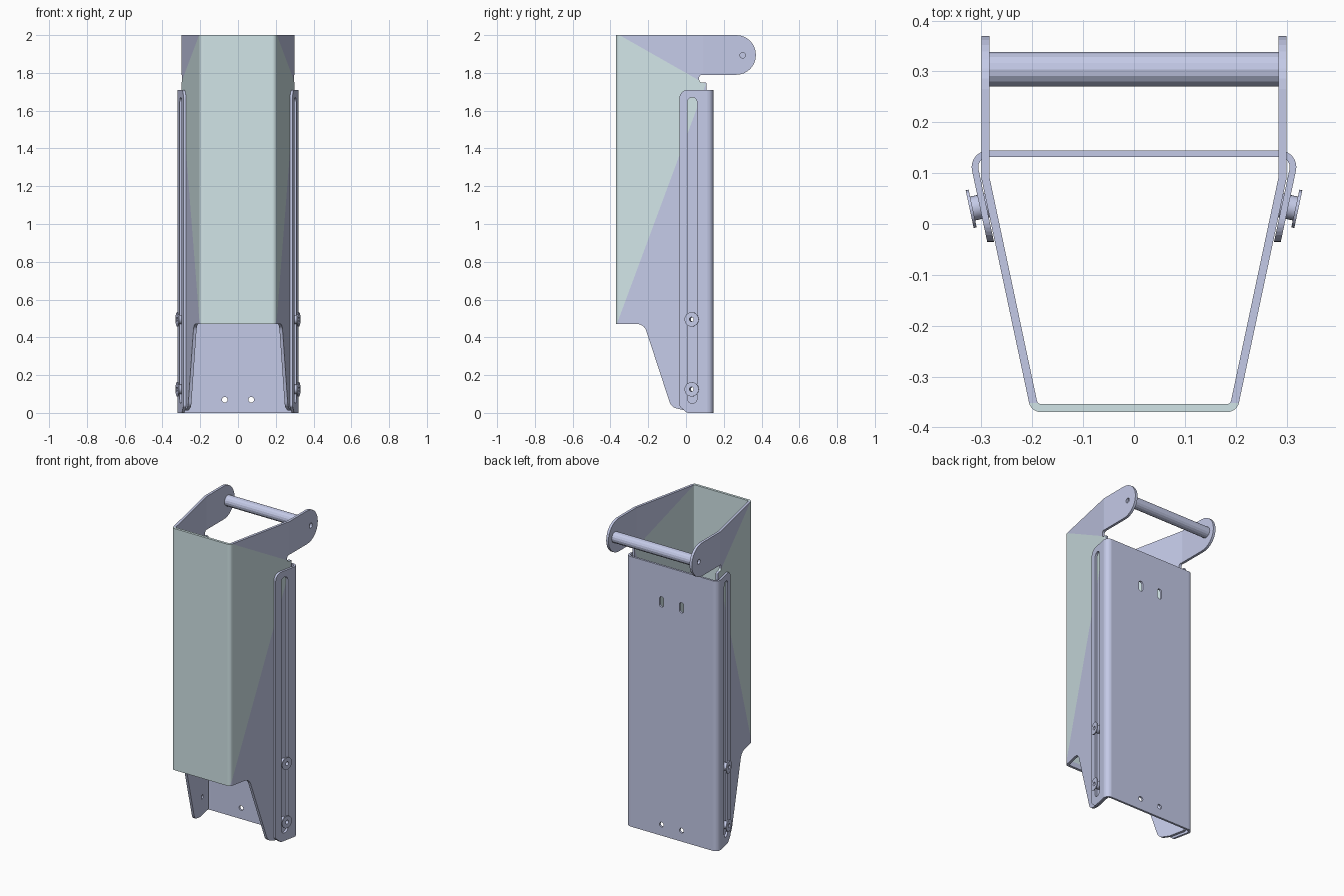
import bpy, bmesh, math
from mathutils import Vector, Matrix

if "Cube" in bpy.data.objects:
    bpy.data.objects.remove(bpy.data.objects["Cube"])


def material(name, rgb):
    m = bpy.data.materials.new(name)
    m.diffuse_color = (*rgb, 1)
    m.use_nodes = True
    m.node_tree.nodes["Principled BSDF"].inputs["Base Color"].default_value = m.diffuse_color
    return m


LAVENDER = material("lavender_metal", (0.57, 0.61, 0.83))
GREEN = material("pale_green_panel", (0.64, 0.78, 0.80))


def finish(bm, name):
    bmesh.ops.recalc_face_normals(bm, faces=bm.faces)
    me = bpy.data.meshes.new(name)
    bm.to_mesh(me)
    bm.free()
    ob = bpy.data.objects.new(name, me)
    bpy.context.collection.objects.link(ob)
    me.materials.append(LAVENDER)
    return ob


def fillet(pts, closed=False, n=6):
    """Round the corners of a path of (a, b, radius) points."""
    out = []
    for i, (a, b, r) in enumerate(pts):
        p = Vector((a, b))
        if r == 0 or (not closed and i in (0, len(pts) - 1)):
            out.append(p)
            continue
        u = (Vector(pts[i - 1][:2]) - p).normalized()
        v = (Vector(pts[(i + 1) % len(pts)][:2]) - p).normalized()
        half = u.angle(v) / 2
        c = p + (u + v).normalized() * (r / math.sin(half))
        s, e = p + u * (r / math.tan(half)) - c, p + v * (r / math.tan(half)) - c
        turn = math.atan2(s.x * e.y - s.y * e.x, s.dot(e))
        out += [c + Matrix.Rotation(turn * k / n, 2) @ s for k in range(n + 1)]
    return out


def sheet_outline(path, t):
    """Closed outline of a bent sheet of thickness t around a centre path."""
    left, right = [], []
    for i, p in enumerate(path):
        d0 = (p - path[max(i - 1, 0)]).normalized()
        d1 = (path[min(i + 1, len(path) - 1)] - p).normalized()
        d = (d0 + d1).normalized()
        off = Vector((-d.y, d.x)) * (t / 2) / max(d.dot(d1), d.dot(d0))
        left.append(p + off)
        right.append(p - off)
    return left + right[::-1]


def prism(name, outline, axis, lo, hi):
    """Extrude a 2D outline along x (y,z), y (x,z) or z (x,y)."""
    place = {"x": lambda p, h: (h, p.x, p.y), "y": lambda p, h: (p.x, h, p.y),
             "z": lambda p, h: (p.x, p.y, h)}[axis]
    bm = bmesh.new()
    a = [bm.verts.new(place(p, lo)) for p in outline]
    b = [bm.verts.new(place(p, hi)) for p in outline]
    bm.faces.new(a[::-1])
    bm.faces.new(b)
    for i in range(len(a)):
        j = (i + 1) % len(a)
        bm.faces.new((a[i], a[j], b[j], b[i]))
    return finish(bm, name)


def capsule(a, b, r, h=0, n=10):
    """Slot outline of half width r and half straight length h (a circle if h = 0)."""
    angles = [math.pi * k / n for k in range(n + 1)]
    up = [Vector((a + r * math.cos(t), b + h + r * math.sin(t))) for t in angles]
    down = [Vector((a - r * math.cos(t), b - h - r * math.sin(t))) for t in angles]
    return up + down if h else up + down[1:-1]


def boolean(ob, cutter, op):
    m = ob.modifiers.new("cut", "BOOLEAN")
    m.operation, m.solver, m.object = op, "EXACT", cutter
    bpy.context.view_layer.objects.active = ob
    bpy.ops.object.modifier_apply(modifier=m.name)
    bpy.data.objects.remove(cutter)


def smooth(ob):
    bpy.ops.object.select_all(action="DESELECT")
    ob.select_set(True)
    bpy.context.view_layer.objects.active = ob
    bpy.ops.object.shade_smooth_by_angle(angle=math.radians(32))


SLOPE = 0.213            # sideways lean of the walls, x per y
BOLTS = (0.495, 0.125)   # bolt heights

# Front cover: bent sheet trimmed to its side profile
plan = fillet([(-0.292, 0.4, 0), (-0.292, 0.09, 0.03), (-0.196, -0.362, 0.016),
               (0.196, -0.362, 0.016), (0.292, 0.09, 0.03), (0.292, 0.4, 0)])
cover = prism("front_cover", sheet_outline(plan, 0.016), "z", -0.1, 2.1)
side = fillet([(-0.45, 0.47, 0), (-0.222, 0.47, 0.05), (-0.078, 0.03, 0.05),
               (0.0, 0.012, 0), (0.108, 0.012, 0), (0.108, 1.75, 0.008),
               (0.07, 1.75, 0.014), (0.07, 1.79, 0.014),
               (0.37, 1.79, 0.104), (0.37, 2.0, 0.104), (-0.45, 2.0, 0)], True, 8)
boolean(cover, prism("trim", side, "x", -1, 1), "INTERSECT")
for y, z, r in [(0.30, 1.893, 0.015)] + [(0.03, z, 0.013) for z in BOLTS]:
    boolean(cover, prism("hole", capsule(y, z, r), "x", -1, 1), "DIFFERENCE")

# Green panel: the front plus a triangle on each side wall
apex, low, high = Vector((0, 0.105, 1.74)), Vector((0, -0.37, 0.46)), Vector((0, -0.37, 2.01))
n_low = Vector((1, 0, 0)).cross(apex - low)
n_high = Vector((1, 0, 0)).cross(apex - high)
bm = bmesh.new()
bm.from_mesh(cover.data)
for n in (n_low, n_high):
    bmesh.ops.bisect_plane(bm, geom=bm.verts[:] + bm.edges[:] + bm.faces[:],
                           plane_co=apex, plane_no=n, dist=1e-5)
bmesh.ops.triangulate(bm, faces=[f for f in bm.faces if len(f.verts) > 4])
for f in bm.faces:
    c = f.calc_center_median() - apex
    f.material_index = int(c.dot(n_low) > -1e-4 and c.dot(n_high) < 1e-4)
bm.to_mesh(cover.data)
bm.free()
while len(cover.data.materials) > 1:
    cover.data.materials.pop()
cover.data.materials.append(GREEN)

# Back channel: bent sheet with slotted flanges
x0, yb = 0.2895, 0.138
top_x, end_x = x0 + yb * SLOPE, x0 - 0.1 * SLOPE
plan = fillet([(-end_x, -0.1, 0), (-top_x, yb, 0.026), (top_x, yb, 0.026), (end_x, -0.1, 0)], n=8)
channel = prism("back_channel", sheet_outline(plan, 0.013), "z", -0.1, 1.8)
side = fillet([(0.005, 0, 0.02), (0.3, 0, 0), (0.3, 1.71, 0), (-0.035, 1.71, 0.045),
               (-0.035, 0.035, 0.02)], True, 8)
boolean(channel, prism("trim", side, "x", -1, 1), "INTERSECT")
boolean(channel, prism("slot", capsule(0.033, 0.86, 0.025, 0.785), "x", -1, 1), "DIFFERENCE")
for x in (-0.07, 0.07):
    boolean(channel, prism("hole", capsule(x, 0.07, 0.015), "y", 0.1, 0.2), "DIFFERENCE")
    boolean(channel, prism("hole", capsule(x, 1.48, 0.015, 0.018), "y", 0.1, 0.2), "DIFFERENCE")

# Handle rod between the arms
prism("handle_rod", capsule(0.304, 1.895, 0.034, n=8), "x", -0.284, 0.284)

# Hollow flanged bolts riding in the slots
ring = [(0.012, 0), (0.024, 0), (0.024, 0.031), (0.038, 0.031), (0.038, 0.037), (0.012, 0.037)]
for s, label in ((-1, "left"), (1, "right")):
    for z, level in zip(BOLTS, ("upper", "lower")):
        bm = bmesh.new()
        vs = [bm.verts.new((r, 0, h)) for r, h in ring]
        es = [bm.edges.new((vs[i], vs[(i + 1) % len(vs)])) for i in range(len(vs))]
        bmesh.ops.spin(bm, geom=vs + es, axis=(0, 0, 1), cent=(0, 0, 0),
                       angle=2 * math.pi, steps=24)
        bmesh.ops.remove_doubles(bm, verts=bm.verts, dist=1e-5)
        out = Vector((s, -SLOPE, 0)).normalized()
        turn = out.to_track_quat("Z", "Y").to_matrix().to_4x4()
        bm.transform(Matrix.Translation((s * 0.287, 0.037, z)) @ turn)
        smooth(finish(bm, f"{label}_{level}_bolt"))
